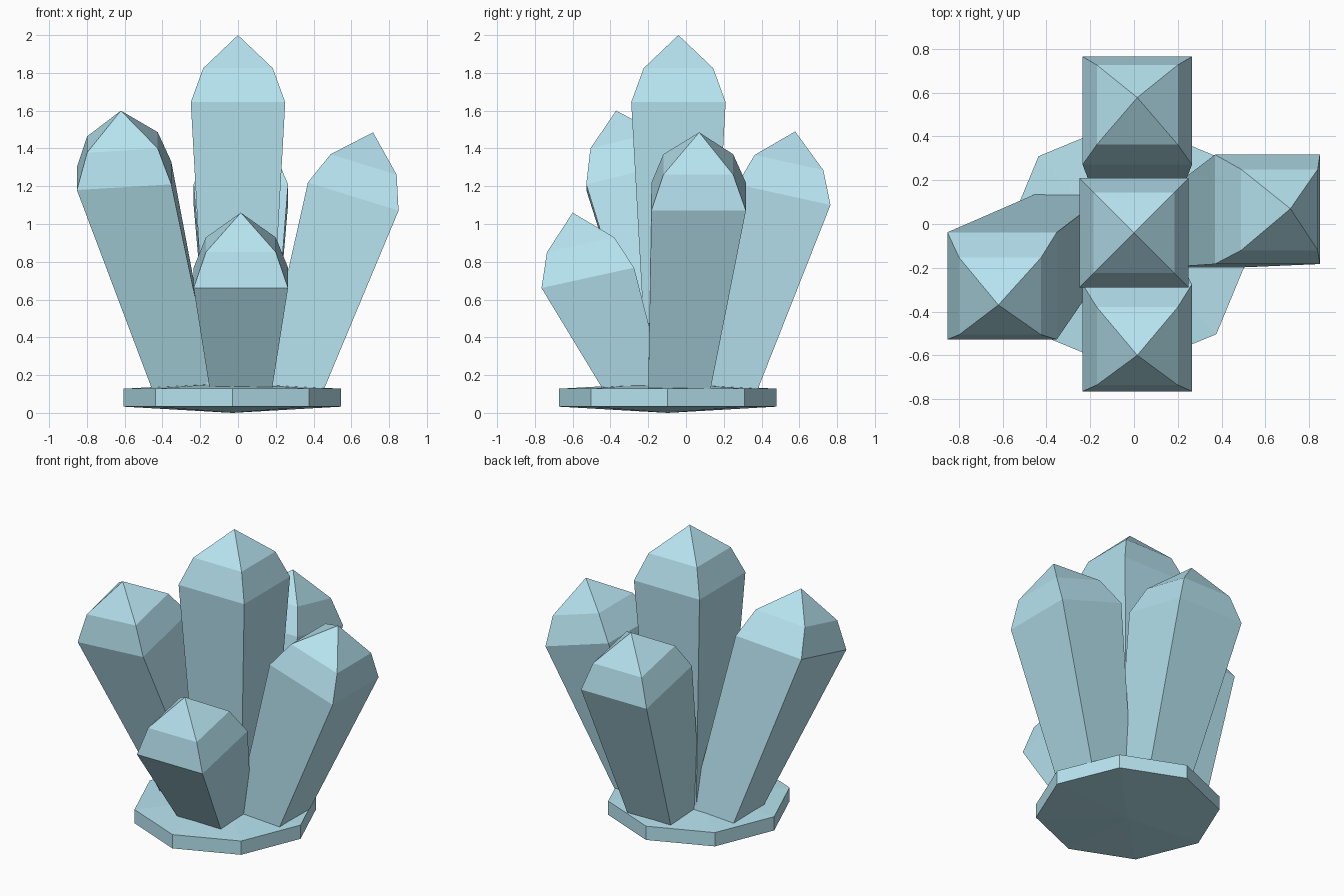
import bpy, bmesh, math

if "Cube" in bpy.data.objects:
    bpy.data.objects.remove(bpy.data.objects["Cube"])

mat = bpy.data.materials.new("pale_blue_crystal")
mat.diffuse_color = (0.47, 0.77, 0.87, 1)
mat.use_nodes = True
mat.node_tree.nodes["Principled BSDF"].inputs["Base Color"].default_value = mat.diffuse_color


def finish(name, bm):
    bmesh.ops.recalc_face_normals(bm, faces=bm.faces)
    mesh = bpy.data.meshes.new(name)
    bm.to_mesh(mesh)
    bm.free()
    mesh.materials.append(mat)
    obj = bpy.data.objects.new(name, mesh)
    bpy.context.collection.objects.link(obj)


def skin(name, rings, tip, end=None):
    """Join rings of points, fan to a tip, and cap or fan the lower end."""
    bm = bmesh.new()
    loops = [[bm.verts.new(p) for p in ring] for ring in rings]
    n = len(loops[0])
    for a, b in zip(loops, loops[1:]):
        for i in range(n):
            j = (i + 1) % n
            bm.faces.new((a[i], a[j], b[j], b[i]))

    def fan(loop, point):
        v = bm.verts.new(point)
        for i in range(n):
            bm.faces.new((loop[i], loop[(i + 1) % n], v))

    fan(loops[-1], tip)
    if end:
        fan(loops[0], end)
    else:
        bm.faces.new(loops[0])
    finish(name, bm)


def square(center, hx, hy, slope=(0, 0)):
    """Square ring, tilted by a z slope along x and y."""
    x, y, z = center
    return [(x + sx * hx, y + sy * hy, z + sx * hx * slope[0] + sy * hy * slope[1])
            for sx, sy in ((-1, -1), (1, -1), (1, 1), (-1, 1))]


def crystal(name, base, shoulder, s_half, upper, u_half, tip, slope=(0, 0)):
    rings = [square((*base, 0.125), 0.165, 0.165),
             square(shoulder, *s_half, slope),
             square(upper, *u_half, slope)]
    skin(name, rings, tip)


# Crystals: foot centre, shoulder ring, upper ring, tip, tilt
crystal("center_crystal", (0, -0.04), (0, -0.04, 1.645), (0.25, 0.25),
        (0, -0.04, 1.825), (0.184, 0.184), (0, -0.04, 2.0))
crystal("left_crystal", (-0.29, -0.03), (-0.603, -0.283, 1.255), (0.25, 0.245),
        (-0.612, -0.33, 1.432), (0.187, 0.176), (-0.62, -0.37, 1.60), (0.06, 0.245))
crystal("right_crystal", (0.29, -0.035), (0.61, 0.067, 1.145), (0.24, 0.25),
        (0.665, 0.065, 1.315), (0.175, 0.185), (0.715, 0.07, 1.485), (-0.31, 0))
crystal("front_crystal", (0.015, -0.275), (0.015, -0.52, 0.715), (0.25, 0.245),
        (0.015, -0.558, 0.89), (0.185, 0.178), (0.015, -0.60, 1.06), (0, 0.22))
crystal("back_crystal", (0.015, 0.215), (0.015, 0.518, 1.155), (0.25, 0.247),
        (0.015, 0.545, 1.325), (0.185, 0.182), (0.015, 0.578, 1.49), (0, -0.22))

# Eight-sided base plate with shallow points above and below
octagon = [(-0.03 + 0.575 * math.cos(i * math.pi / 4),
            -0.097 + 0.575 * math.sin(i * math.pi / 4)) for i in range(8)]
skin("base_plate", [[(x, y, z) for x, y in octagon] for z in (0.033, 0.128)],
     (-0.03, -0.097, 0.16), (-0.03, -0.097, 0))
